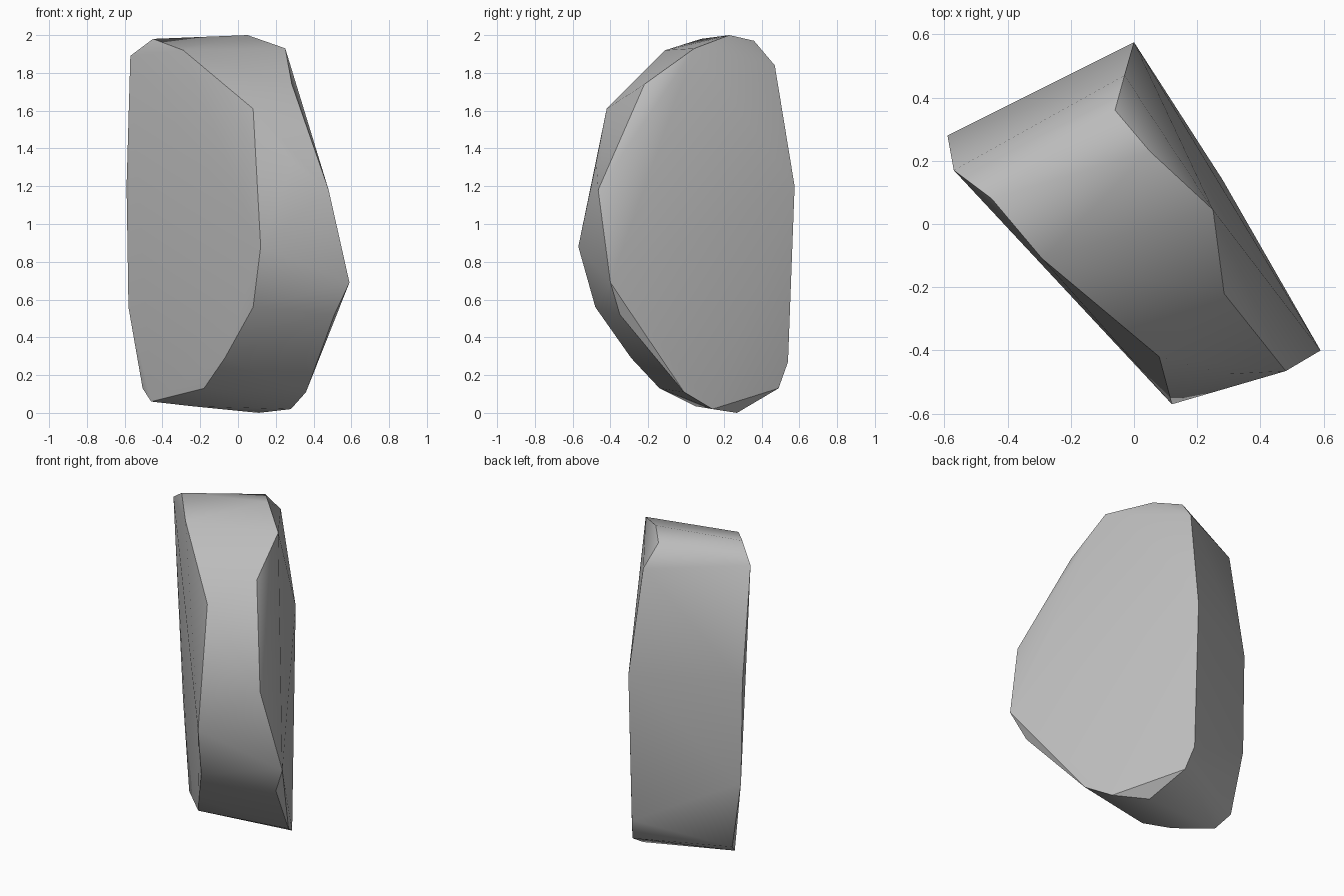
import bpy
import bmesh
import math

cube = bpy.data.objects.get("Cube")
if cube:
    bpy.data.objects.remove(cube, do_unlink=True)

# Stone colour
stone = bpy.data.materials.new("grey stone")
stone.use_nodes = True
grey = (0.5, 0.5, 0.5, 1)
stone.diffuse_color = grey
stone.node_tree.nodes["Principled BSDF"].inputs["Base Color"].default_value = grey

# Outline of the broad front-right face, clockwise from the top
front_face = [
    (-.45, .08, 1.98), (-.29, -.11, 1.92), (.08, -.42, 1.61),
    (.12, -.57, .88), (.08, -.48, .56), (-.18, -.14, .13),
    (-.46, .17, .06), (-.505, .26, .13), (-.58, .28, .56),
    (-.59, .28, 1.2), (-.57, .17, 1.89)]

# Outline of the broad back-left face
back_face = [
    (.05, .23, 2), (.25, .045, 1.93), (.285, -.22, 1.74),
    (.48, -.465, 1.18), (.59, -.4, .69), (.36, -.01, .11),
    (.28, .14, .02), (.11, .27, 0), (.03, .49, .13),
    (0, .54, .27), (0, .575, 1.2), (-.03, .47, 1.84), (-.06, .36, 1.97)]

# Chipped corners on the narrow rim
rim_chips = [(.29, -.475, 1.33), (.51, -.35, .52), (-.07, -.29, .29),
             (-.24, .05, .035)]

# Chiselled boulder wrapped around the outlines
bm = bmesh.new()
for point in front_face + back_face + rim_chips:
    bm.verts.new(point)
hull = bmesh.ops.convex_hull(bm, input=bm.verts)
loose = [v for v in bm.verts if not v.link_faces]
bmesh.ops.delete(bm, geom=loose, context='VERTS')
bmesh.ops.recalc_face_normals(bm, faces=bm.faces)

mesh = bpy.data.meshes.new("boulder")
bm.to_mesh(mesh)
bm.free()
mesh.materials.append(stone)
boulder = bpy.data.objects.new("boulder", mesh)
bpy.context.collection.objects.link(boulder)

# Soft rim with crisp breaks around the broad faces
bpy.ops.object.select_all(action='DESELECT')
boulder.select_set(True)
bpy.context.view_layer.objects.active = boulder
bpy.ops.object.shade_smooth_by_angle(angle=math.radians(35))
